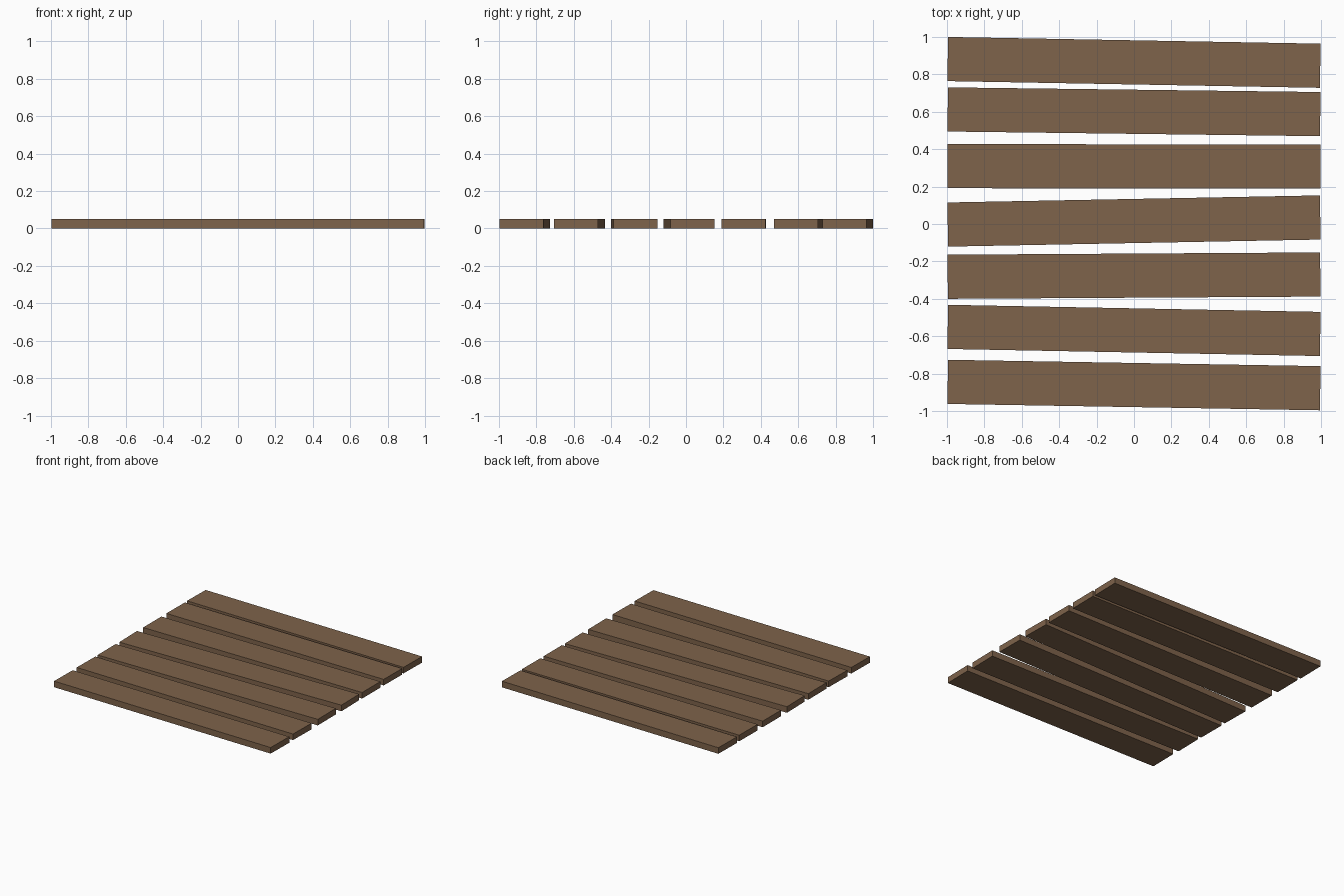
import bpy, math

if "Cube" in bpy.data.objects:
    bpy.data.objects.remove(bpy.data.objects["Cube"])

LENGTH, WIDTH, THICK = 1.992, 0.236, 0.05

wood = bpy.data.materials.new("brown_wood")
wood.diffuse_color = (0.21, 0.125, 0.07, 1)
wood.use_nodes = True
wood.node_tree.nodes["Principled BSDF"].inputs["Base Color"].default_value = wood.diffuse_color

# Centre y and slope of each loosely laid plank, back to front
planks = [
    (0.864, -0.0180),
    (0.600, -0.0125),
    (0.308, -0.0015),
    (0.016, 0.0190),
    (-0.276, 0.0060),
    (-0.569, -0.0190),
    (-0.861, -0.0170),
]

for i, (y, slope) in enumerate(planks, 1):
    bpy.ops.mesh.primitive_cube_add(
        size=1, location=(0, y, THICK / 2), rotation=(0, 0, math.atan(slope)))
    plank = bpy.context.object
    plank.name = f"floor_plank_{i}"
    plank.scale = (LENGTH, WIDTH, THICK)
    plank.data.materials.append(wood)
